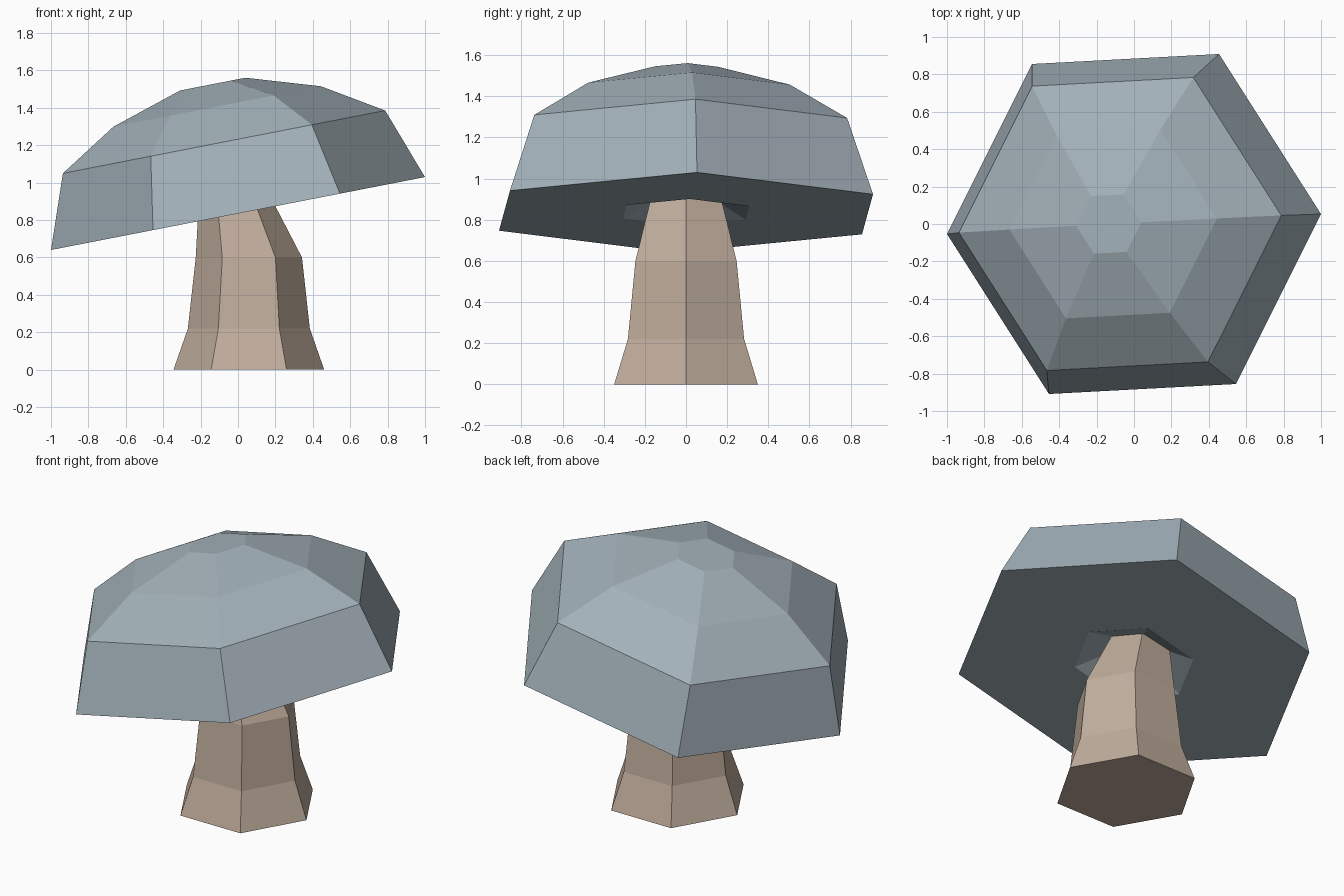
import bpy, bmesh, math
from mathutils import Matrix, Vector

cube = bpy.data.objects.get("Cube")
if cube:
    bpy.data.objects.remove(cube, do_unlink=True)

SIDES = 6


def make_material(name, color):
    mat = bpy.data.materials.new(name)
    mat.use_nodes = True
    mat.diffuse_color = color
    mat.node_tree.nodes["Principled BSDF"].inputs["Base Color"].default_value = color
    return mat


def loft(name, rings, mat, turn=0.0, close_loop=False):
    """Skin six-sided rings given as (x offset, height, radius)."""
    bm = bmesh.new()
    loops = []
    for offset, height, radius in rings:
        angles = [turn + math.tau * i / SIDES for i in range(SIDES)]
        loops.append([bm.verts.new((offset + radius * math.cos(a),
                                    radius * math.sin(a), height)) for a in angles])
    for low, high in zip(loops, loops[1:]):
        for i in range(SIDES):
            j = (i + 1) % SIDES
            bm.faces.new((low[i], low[j], high[j], high[i]))
    bm.faces.new(loops[0][::-1])
    bm.faces.new(loops[-1])
    bmesh.ops.recalc_face_normals(bm, faces=bm.faces)
    mesh = bpy.data.meshes.new(name)
    bm.to_mesh(mesh)
    bm.free()
    mesh.materials.append(mat)
    obj = bpy.data.objects.new(name, mesh)
    bpy.context.collection.objects.link(obj)
    return obj


slate = make_material("slate_blue", (0.36, 0.435, 0.48, 1))
tan = make_material("pale_tan", (0.53, 0.42, 0.335, 1))

# Stem: flared foot, upper part leaning into the cap
loft("stem", [(0.058, 0, 0.403), (0.058, 0.22, 0.326),
              (0.058, 0.6, 0.284), (-0.03, 0.98, 0.175)], tan)

# Cap: recessed underside, rim, and stepped dome, tilted up towards +x
cap = loft("cap", [(0, 0.08, 0.17), (0, 0, 0.345), (0, 0, 1.02), (0, 0.39, 0.879),
                   (0, 0.583, 0.566), (0, 0.705, 0.178)], slate, turn=math.radians(3))
cap.matrix_world = (Matrix.Translation(Vector((0, 0, 0.835)))
                    @ Matrix.Rotation(math.radians(-11.03), 4, 'Y'))
